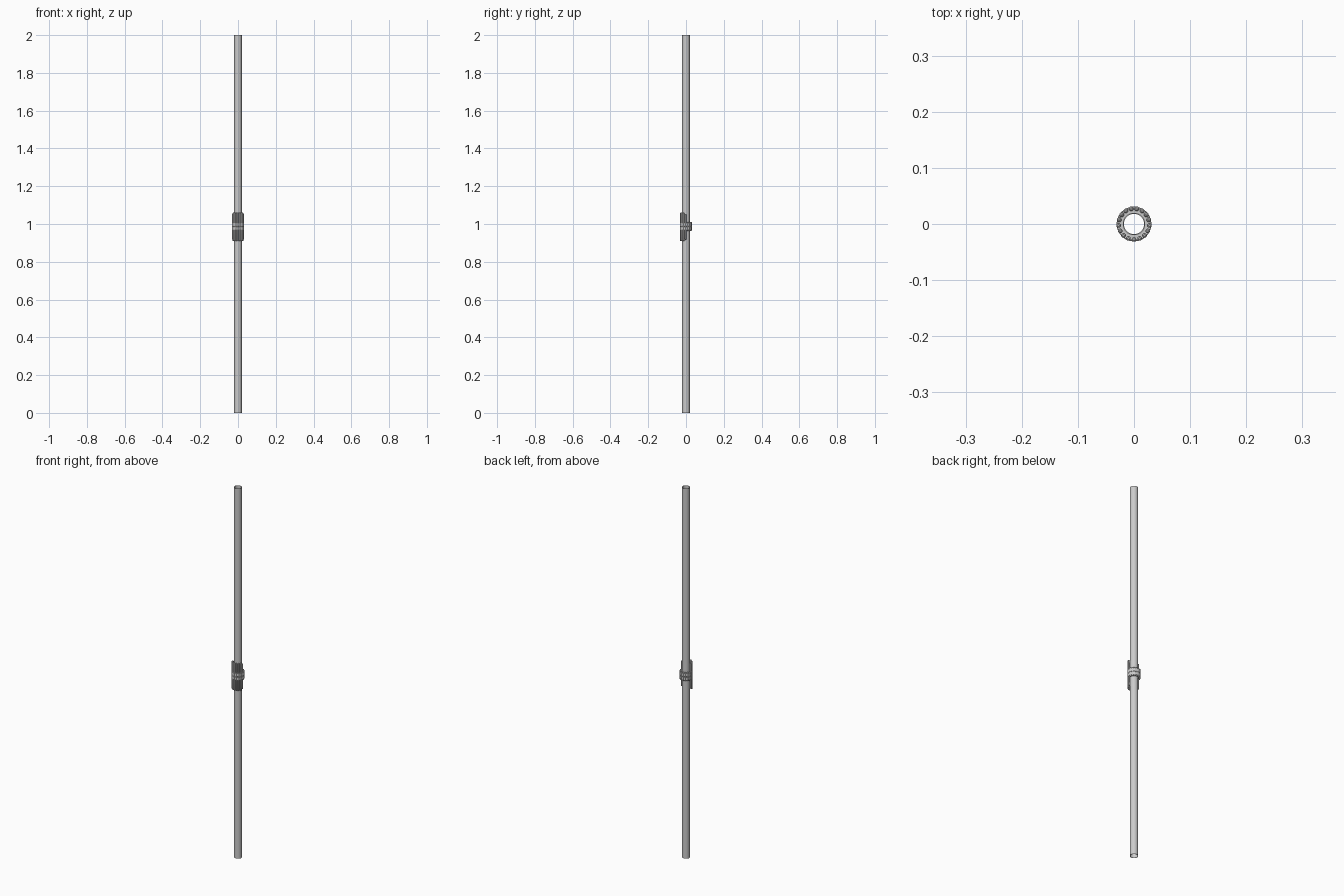
import bpy, math

if "Cube" in bpy.data.objects:
    bpy.data.objects.remove(bpy.data.objects["Cube"])


def lathe(name, profile, segs, loc=(0, 0, 0), closed=True):
    """Revolve an (r, z) profile around a vertical axis."""
    n = len(profile)
    verts = [(r * math.cos(2 * math.pi * i / segs), r * math.sin(2 * math.pi * i / segs), z)
             for i in range(segs) for r, z in profile]
    faces = []
    for i in range(segs):
        a, b = i * n, ((i + 1) % segs) * n
        for j in range(n if closed else n - 1):
            k = (j + 1) % n
            faces.append((a + j, b + j, b + k, a + k))
    if not closed:  # cap both ends
        faces.append([i * n for i in range(segs)][::-1])
        faces.append([i * n + n - 1 for i in range(segs)])
    me = bpy.data.meshes.new(name)
    me.from_pydata(verts, [], faces)
    ob = bpy.data.objects.new(name, me)
    bpy.context.collection.objects.link(ob)
    ob.location = loc
    bpy.context.view_layer.objects.active = ob
    bpy.ops.object.select_all(action='DESELECT')
    ob.select_set(True)
    bpy.ops.object.shade_smooth_by_angle(angle=math.radians(35))
    return ob


def ring(name, r0, r1, z0, z1, bevel=0.001):
    return lathe(name, [(r0, z0), (r1 - bevel, z0), (r1, z0 + bevel),
                        (r1, z1 - bevel), (r1 - bevel, z1), (r0, z1)], 48)


# Hollow pole, open at both ends
lathe("pole", [(0.018, 0), (0.02, 0), (0.02, 2), (0.018, 2)], 32)

# Two stacked bands that hold the bars
ring("lower_band", 0.0195, 0.031, 0.968, 0.985)
ring("upper_band", 0.0195, 0.031, 0.988, 1.006)
ring("band_core", 0.0195, 0.028, 0.980, 0.995)

# Bars around the pole: long at the front, short at the back
COUNT, R, RAD, END = 17, 0.0275, 0.0042, 0.004
for i in range(COUNT):
    k = i - COUNT // 2
    a = -math.pi / 2 + k * 2 * math.pi / COUNT
    is_long = abs(k) <= 4
    if not is_long:
        z0, z1 = 0.963, 1.011
    else:
        trim = 0.006 if abs(k) == 4 else 0.0
        z0, z1 = 0.91 + trim, 1.06 - trim
    prof = [(RAD * 0.4, z0), (RAD * 0.85, z0 + END * 0.35), (RAD, z0 + END),
            (RAD, z1 - END), (RAD * 0.85, z1 - END * 0.35), (RAD * 0.4, z1)]
    lathe("long_bar" if is_long else "short_stud", prof, 12,
          (R * math.cos(a), R * math.sin(a), 0), closed=False)
